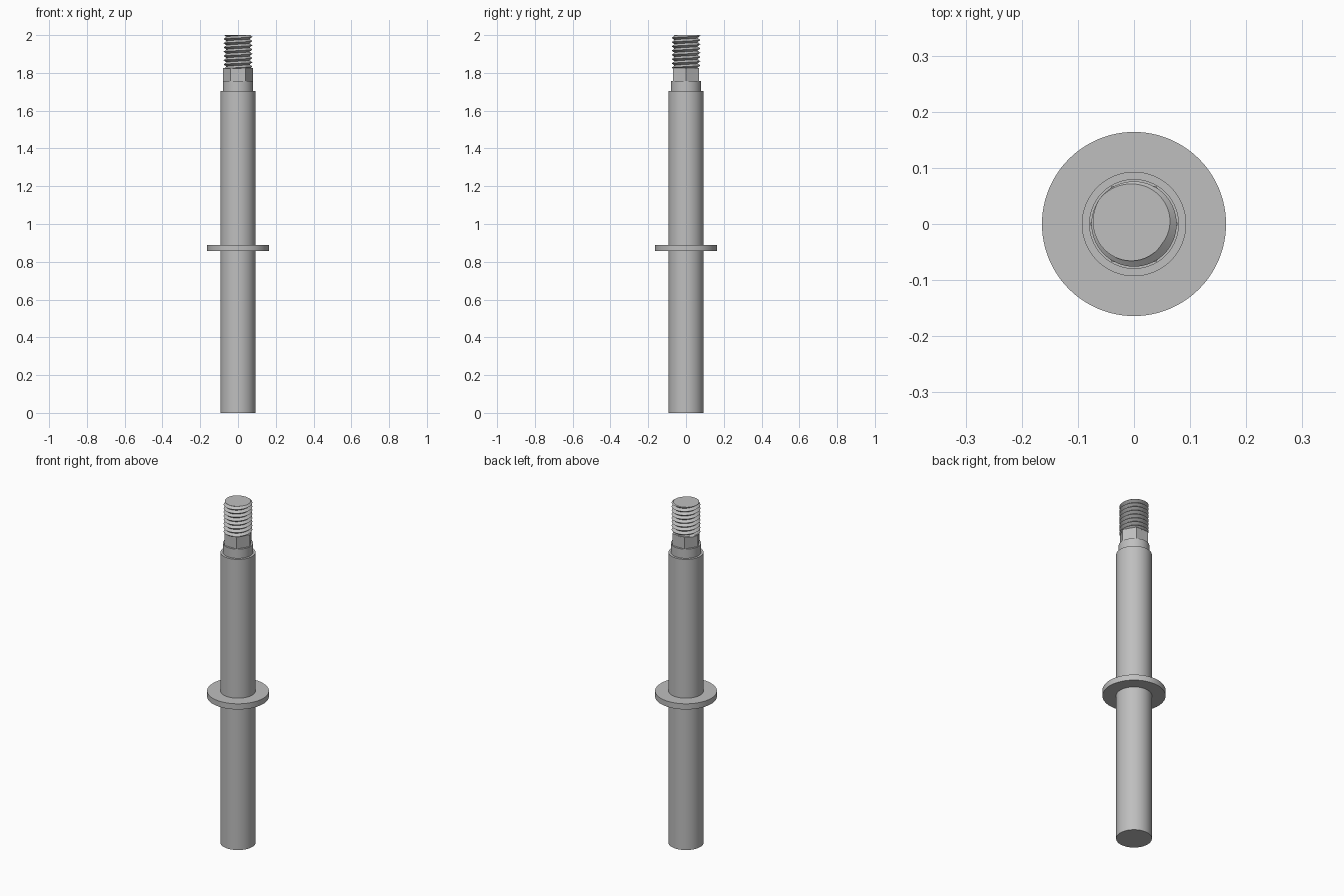
import bpy, bmesh, math

if "Cube" in bpy.data.objects:
    bpy.data.objects.remove(bpy.data.objects["Cube"])

steel = bpy.data.materials.new("grey steel")
steel.diffuse_color = (0.52, 0.52, 0.52, 1)
steel.use_nodes = True
steel.node_tree.nodes["Principled BSDF"].inputs["Base Color"].default_value = steel.diffuse_color


def finish(obj, name, smooth=True):
    obj.name = name
    obj.data.materials.append(steel)
    bpy.ops.object.select_all(action='DESELECT')
    obj.select_set(True)
    bpy.context.view_layer.objects.active = obj
    if smooth:
        bpy.ops.object.shade_smooth_by_angle(angle=math.radians(30))


def cylinder(name, radius, z0, z1, sides=96, smooth=True, turn=0.0):
    bpy.ops.mesh.primitive_cylinder_add(vertices=sides, radius=radius, depth=z1 - z0,
                                        location=(0, 0, (z0 + z1) / 2), rotation=(0, 0, turn))
    finish(bpy.context.object, name, smooth)


# Plain turned parts
cylinder("shaft", 0.093, 0.0, 1.703)
cylinder("flange", 0.164, 0.857, 0.89)
cylinder("collar", 0.08, 1.70, 1.757)

# Hex section: corners on the x axis, flats facing front and back
cylinder("hex_section", 0.0785, 1.755, 1.826, sides=6, smooth=False, turn=math.pi / 6)

# Threaded end: crest and root helices joined into one continuous V thread
Z0, Z1 = 1.822, 2.0
PITCH, CREST, ROOT, SIDES = 0.0225, 0.076, 0.061, 64
CREST_ANGLE = math.radians(145)      # where the crest meets the top face
half_turns = 2 * (int((Z1 - Z0) / PITCH) + 4)
bm = bmesh.new()
rows = []
for k in range(half_turns):
    r = CREST if k % 2 == 0 else ROOT
    row = []
    for i in range(SIDES):
        t = i / SIDES
        a = t * 2 * math.pi + CREST_ANGLE
        z = Z1 + PITCH * (t + (k - half_turns + 4) / 2)
        row.append(bm.verts.new((r * math.cos(a), r * math.sin(a), z)))
    rows.append(row)
for k in range(half_turns - 1):
    for i in range(SIDES):
        if i < SIDES - 1:
            low, high = rows[k][i + 1], rows[k + 1][i + 1]
        elif k + 3 < half_turns:
            low, high = rows[k + 2][0], rows[k + 3][0]   # carry on into the next turn
        else:
            continue
        bm.faces.new((rows[k][i], low, high, rows[k + 1][i]))

# Trim both ends flat and cap them
for z, direction in ((Z0, -1), (Z1, 1)):
    bmesh.ops.bisect_plane(bm, geom=bm.verts[:] + bm.edges[:] + bm.faces[:], dist=1e-6,
                           plane_co=(0, 0, z), plane_no=(0, 0, direction), clear_outer=True)
    rim = [e for e in bm.edges if e.is_boundary
           and all(abs(v.co.z - z) < 1e-5 for v in e.verts)]
    bmesh.ops.contextual_create(bm, geom=rim)
bmesh.ops.recalc_face_normals(bm, faces=bm.faces[:])
mesh = bpy.data.meshes.new("threaded_end")
bm.to_mesh(mesh)
bm.free()
thread = bpy.data.objects.new("threaded_end", mesh)
bpy.context.collection.objects.link(thread)
finish(thread, "threaded_end")
